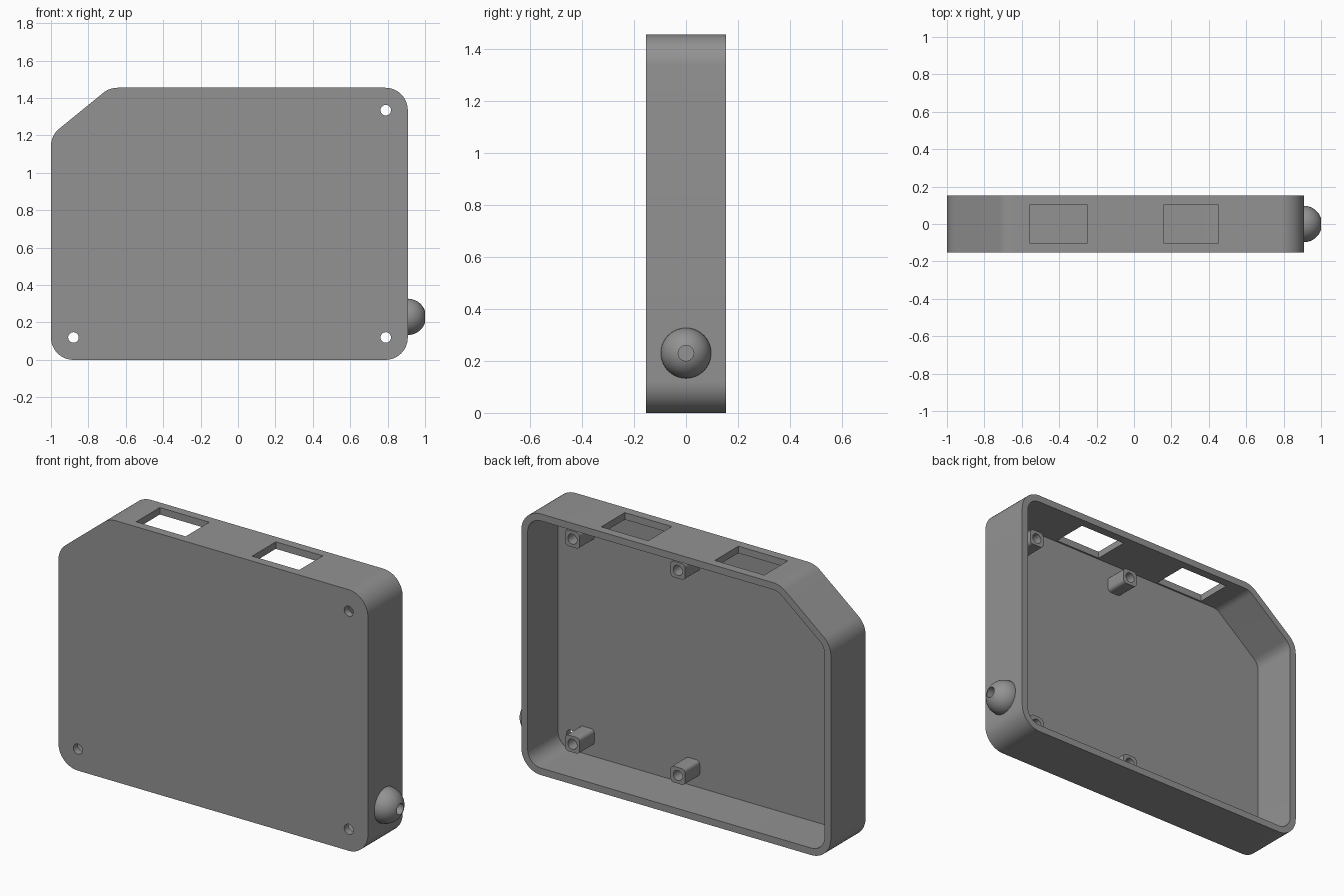
import bpy, bmesh, math
from mathutils import Vector, Matrix

if "Cube" in bpy.data.objects:
    bpy.data.objects.remove(bpy.data.objects["Cube"])

X0, X1, H, D = -1.0, 0.908, 1.455, 0.153   # case extents, half depth
WALL, R = 0.039, 0.12                      # wall thickness, corner radius

grey = bpy.data.materials.new("grey plastic")
grey.diffuse_color = (0.29, 0.29, 0.29, 1)
grey.use_nodes = True
grey.node_tree.nodes["Principled BSDF"].inputs["Base Color"].default_value = grey.diffuse_color


def outline(corners, radius, inset=0.0, steps=12):
    """Rounded (x, z) polygon, counter-clockwise, optionally inset."""
    pts = []
    n = len(corners)
    for i in range(n):
        p = Vector(corners[i])
        a = (Vector(corners[i - 1]) - p).normalized()
        b = (Vector(corners[(i + 1) % n]) - p).normalized()
        half = a.angle(b) / 2
        c = p + (a + b).normalized() * radius / math.sin(half)
        start = c.copy()
        t = p + a * radius / math.tan(half) - start
        turn = math.pi - 2 * half
        for k in range(steps + 1):
            ang = math.atan2(t.y, t.x) + turn * k / steps
            pts.append(c + Vector((math.cos(ang), math.sin(ang))) * (radius - inset))
    return pts


def make(name, bm):
    bmesh.ops.recalc_face_normals(bm, faces=bm.faces)
    me = bpy.data.meshes.new(name)
    bm.to_mesh(me)
    bm.free()
    me.materials.append(grey)
    ob = bpy.data.objects.new(name, me)
    bpy.context.collection.objects.link(ob)
    return ob


def prism(name, pts, y0, y1):
    bm = bmesh.new()
    face = bm.faces.new([bm.verts.new((p[0], y0, p[1])) for p in pts])
    ext = bmesh.ops.extrude_face_region(bm, geom=[face])["geom"]
    bmesh.ops.translate(bm, vec=(0, y1 - y0, 0),
                        verts=[v for v in ext if isinstance(v, bmesh.types.BMVert)])
    return make(name, bm)


def rod(name, centre, radius, length, axis):
    bm = bmesh.new()
    rot = Matrix.Rotation(math.pi / 2, 4, axis)
    bmesh.ops.create_cone(bm, cap_ends=True, segments=32, radius1=radius, radius2=radius,
                          depth=length, matrix=Matrix.Translation(centre) @ rot)
    return make(name, bm)


def rect(x0, x1, z0, z1):
    return [(x0, z0), (x1, z0), (x1, z1), (x0, z1)]


def activate(ob):
    bpy.ops.object.select_all(action='DESELECT')
    ob.select_set(True)
    bpy.context.view_layer.objects.active = ob


def cut(ob, cutter):
    activate(ob)
    mod = ob.modifiers.new("cut", 'BOOLEAN')
    mod.operation, mod.solver, mod.object = 'DIFFERENCE', 'EXACT', cutter
    bpy.ops.object.modifier_apply(modifier=mod.name)
    bpy.data.objects.remove(cutter)


def smooth(ob):
    activate(ob)
    bpy.ops.object.shade_smooth_by_angle(angle=math.radians(30))


# Open-backed case with one chamfered upper corner
corners = [(X0, 0), (X1, 0), (X1, H), (-0.687, H), (X0, 1.2)]
case = prism("case", outline(corners, R), -D, D)
cut(case, prism("cavity", outline(corners, R, WALL), -D + WALL, D + 0.1))

# Two rectangular windows in the top wall
for x0, x1 in ((-0.555, -0.25), (0.16, 0.45)):
    cut(case, prism("window", rect(x0, x1, H - 0.1, H + 0.1), -0.104, 0.104))

# Screw holes through the front plate
for x, z in ((0.79, 0.12), (0.79, 1.335), (-0.88, 0.12)):
    cut(case, rod("screw_hole", (x, -D, z), 0.028, 0.2, 'X'))
smooth(case)

# Four standoff posts inside, each with a blind hole
S = 0.045
for i, (x, z) in enumerate((x, z) for x in (0.04, 0.69) for z in (0.145, 1.288)):
    post = prism(f"standoff_{i + 1}",
                 outline(rect(x - S, x + S, z - S, z + S), 0.02, steps=5),
                 -D + WALL - 0.005, 0.015)
    cut(post, rod("post_hole", (x, 0.015, z), 0.028, 0.2, 'X'))
    smooth(post)

# Domed knob on the right side with a blind hole in its tip
bm = bmesh.new()
place = Matrix.Translation((X1, 0, 0.23)) @ Matrix.Rotation(math.pi / 2, 4, 'Y')
bmesh.ops.create_uvsphere(bm, u_segments=40, v_segments=24, radius=0.097, matrix=place)
geom = bm.verts[:] + bm.edges[:] + bm.faces[:]
bmesh.ops.bisect_plane(bm, geom=geom, plane_co=(X1 - 0.003, 0, 0),
                       plane_no=(-1, 0, 0), clear_outer=True)
bmesh.ops.holes_fill(bm, edges=[e for e in bm.edges if e.is_boundary])
knob = make("side_knob", bm)
cut(knob, rod("knob_hole", (1.0, 0, 0.23), 0.03, 0.16, 'Y'))
smooth(knob)
